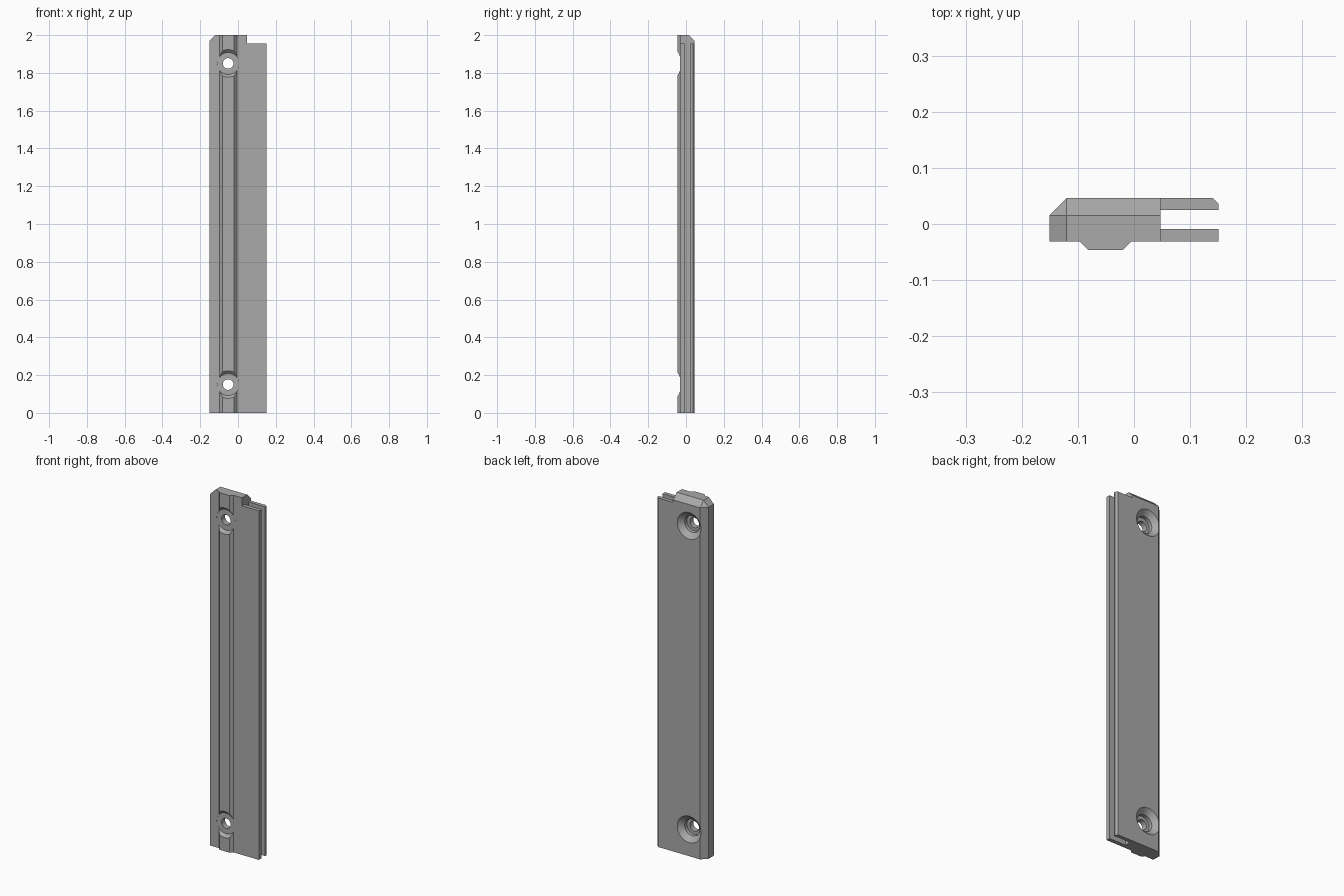
import bpy, bmesh, math
from mathutils import Vector

old = bpy.data.objects.get("Cube")
if old:
    bpy.data.objects.remove(old, do_unlink=True)

grey = bpy.data.materials.new("plain grey")
grey.use_nodes = True
color = (0.4, 0.4, 0.4, 1)
grey.diffuse_color = color
grey.node_tree.nodes["Principled BSDF"].inputs["Base Color"].default_value = color

HEIGHT, BEVEL = 2.0, 0.031
LEFT, RIGHT, BACK = -0.151, 0.151, 0.046
FRONT, RIB = -0.031, -0.046
SHOULDER = 0.047
HOLE_X = -0.052


def to_object(name, bm):
    bmesh.ops.recalc_face_normals(bm, faces=bm.faces)
    mesh = bpy.data.meshes.new(name)
    bm.to_mesh(mesh)
    bm.free()
    mesh.materials.append(grey)
    obj = bpy.data.objects.new(name, mesh)
    bpy.context.collection.objects.link(obj)
    return obj


def cut(target, cutter):
    cutter.hide_render = True
    mod = target.modifiers.new("cut", 'BOOLEAN')
    mod.operation, mod.solver, mod.object = 'DIFFERENCE', 'EXACT', cutter
    bpy.context.view_layer.objects.active = target
    bpy.ops.object.modifier_apply(modifier=mod.name)
    bpy.data.objects.remove(cutter, do_unlink=True)


def lathe(name, profile, x, z, sides=64):
    """Closed solid turned around an axis along y; profile holds (radius, y)."""
    bm = bmesh.new()
    rings = []
    for r, y in profile:
        angles = [math.tau * i / sides for i in range(sides)]
        rings.append([bm.verts.new((x + r * math.cos(a), y, z + r * math.sin(a)))
                      for a in angles])
    for a, b in zip(rings, rings[1:]):
        for i in range(sides):
            j = (i + 1) % sides
            bm.faces.new((a[i], a[j], b[j], b[i]))
    bm.faces.new(rings[0])
    bm.faces.new(rings[-1])
    return to_object(name, bm)


# Slotted rail body with a raised front rib, extruded upward
section = [
    (LEFT, FRONT), (-0.097, FRONT), (-0.082, RIB), (-0.02, RIB), (-0.005, FRONT),
    (RIGHT, FRONT), (RIGHT, -0.009), (SHOULDER, -0.009), (SHOULDER, 0.025),
    (RIGHT, 0.025), (RIGHT, BACK - 0.01), (RIGHT - 0.01, BACK),
    (LEFT + BEVEL, BACK), (LEFT, BACK - BEVEL)]
bm = bmesh.new()
base = bm.faces.new([bm.verts.new((x, y, 0)) for x, y in section])
top = bmesh.ops.extrude_face_region(bm, geom=[base])["geom"]
bmesh.ops.translate(bm, vec=(0, 0, HEIGHT),
                    verts=[v for v in top if isinstance(v, bmesh.types.BMVert)])
bmesh.ops.recalc_face_normals(bm, faces=bm.faces)

# Bevels on the left, back and corner of the top end
corner = Vector((LEFT + BEVEL, BACK - BEVEL, HEIGHT))
for normal in ((-1, 0, 1), (0, 1, 1), (-1, 1, 1)):
    bmesh.ops.bisect_plane(
        bm, geom=bm.verts[:] + bm.edges[:] + bm.faces[:], dist=1e-5,
        plane_co=corner, plane_no=Vector(normal).normalized(), clear_outer=True)
    bmesh.ops.holes_fill(bm, edges=[e for e in bm.edges if e.is_boundary], sides=0)
body = to_object("rail_body", bm)

# Lowered top of the two slot walls
bm = bmesh.new()
bmesh.ops.create_cube(bm, size=1)
bmesh.ops.scale(bm, vec=(0.3, 0.4, 0.2), verts=bm.verts)
bmesh.ops.translate(bm, vec=(SHOULDER + 0.15, 0, 1.955 + 0.1), verts=bm.verts)
cut(body, to_object("step_cutter", bm))

# Screw holes: dished through the rib, countersunk and counterbored at the back
floor = FRONT + 0.0002
hole = [(0.088, RIB - 0.015), (0.073, RIB), (0.058, floor), (0.028, floor),
        (0.028, 0.0), (0.046, 0.0), (0.046, 0.02), (0.074, BACK), (0.085, BACK + 0.01)]
for z in (0.15, 1.85):
    cut(body, lathe("hole_cutter", hole, HOLE_X, z))

bpy.ops.object.select_all(action='DESELECT')
body.select_set(True)
bpy.context.view_layer.objects.active = body
bpy.ops.object.shade_smooth_by_angle(angle=math.radians(25))
